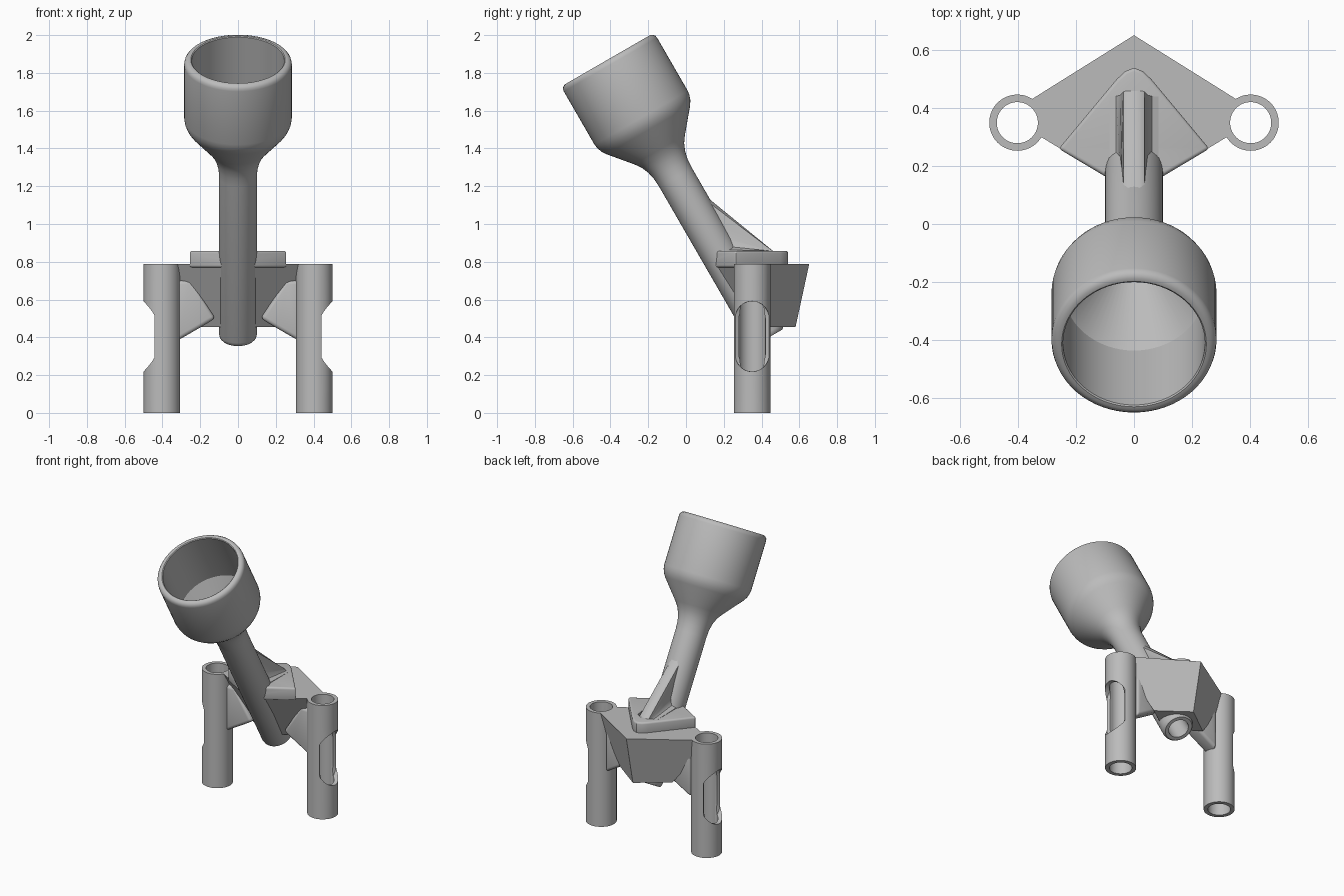
import bpy, bmesh, math
from mathutils import Matrix, Vector

cube = bpy.data.objects.get("Cube")
if cube:
    bpy.data.objects.remove(cube, do_unlink=True)

grey = bpy.data.materials.new("plain_grey")
grey.use_nodes = True
grey.diffuse_color = (0.5, 0.5, 0.5, 1)
grey.node_tree.nodes["Principled BSDF"].inputs["Base Color"].default_value = (0.5, 0.5, 0.5, 1)


def loft(name, rings, closed=False):
    """Skin a list of point rings; cap the ends, or join last to first."""
    bm = bmesh.new()
    loops = [[bm.verts.new(p) for p in ring] for ring in rings]
    pairs = list(zip(loops, loops[1:]))
    if closed:
        pairs.append((loops[-1], loops[0]))
    else:
        bm.faces.new(loops[0])
        bm.faces.new(loops[-1])
    n = len(loops[0])
    for a, b in pairs:
        for i in range(n):
            j = (i + 1) % n
            bm.faces.new((a[i], a[j], b[j], b[i]))
    bmesh.ops.recalc_face_normals(bm, faces=bm.faces)
    mesh = bpy.data.meshes.new(name)
    bm.to_mesh(mesh)
    bm.free()
    mesh.materials.append(grey)
    obj = bpy.data.objects.new(name, mesh)
    bpy.context.collection.objects.link(obj)
    return obj


def circle(r, z, n=64):
    return [(r * math.cos(2 * math.pi * i / n), r * math.sin(2 * math.pi * i / n), z) for i in range(n)]


def lathe(name, profile, closed=True):
    return loft(name, [circle(r, z) for r, z in profile], closed)


def activate(obj):
    bpy.ops.object.select_all(action="DESELECT")
    obj.select_set(True)
    bpy.context.view_layer.objects.active = obj


def modify(obj, kind, **settings):
    activate(obj)
    mod = obj.modifiers.new(kind, kind)
    for key, value in settings.items():
        setattr(mod, key, value)
    bpy.ops.object.modifier_apply(modifier=mod.name)


def cut(obj, cutter):
    cutter.hide_render = True
    modify(obj, "BOOLEAN", operation="DIFFERENCE", solver="EXACT", object=cutter)


def diamond(back, side, side_y, front, z):
    return [(0, back, z), (-side, side_y, z), (0, front, z), (side, side_y, z)]


def stadium(x, half, straight=0.095, z=0.405, y=0.35):
    pts = []
    for i in range(34):
        a = math.pi * (i if i < 17 else i - 1) / 16
        pts.append((x, y + half * math.cos(a), z + half * math.sin(a) + (straight if i < 17 else -straight)))
    return pts


# Tilted cup, funnel and hollow stem, turned along one axis from the rim down
tilt = Matrix.Translation((0, -0.415, 1.87)) @ Matrix.Rotation(math.radians(30), 4, "X")
outer = [(0.25, 0), (0.262, 0), (0.274, 0.006), (0.282, 0.016), (0.285, 0.03),
         (0.285, 0.355), (0.281, 0.38), (0.272, 0.405), (0.256, 0.43),
         (0.155, 0.55), (0.13, 0.585), (0.113, 0.625), (0.103, 0.67), (0.1, 0.72),
         (0.1, 1.675), (0.097, 1.69), (0.088, 1.7)]
inner = [(0.065, 1.7), (0.065, 0.64), (0.245, 0.38), (0.245, 0.004)]
stem = lathe("cup_and_stem", [(r, -t) for r, t in outer + inner])
stem.matrix_world = tilt

# Helper cylinder that keeps the stem hollow through the block
bore = lathe("stem_bore", [(0.075, -0.7), (0.075, -1.9)], False)
bore.matrix_world = tilt
helpers = [bore]

# Tapered diamond block and its top plate
block = loft("centre_block", [diamond(0.58, 0.2, 0.432, 0.29, 0.455),
                              diamond(0.652, 0.443, 0.375, 0.105, 0.787)])
outline = [(0, 0.54), (-0.03, 0.528), (-0.06, 0.5), (-0.26, 0.26), (0, 0.105),
           (0.26, 0.26), (0.06, 0.5), (0.03, 0.528)]
plate = loft("top_plate", [[(x, y, z) for x, y in outline] for z in (0.77, 0.858)])
modify(plate, "BEVEL", width=0.012, segments=3, limit_method="ANGLE", angle_limit=math.radians(60))
cut(plate, bore)
cut(block, bore)

# Rib with a flared foot behind the stem
rib_steps = [(0.085, 0.01), (0.062, 0.08), (0.048, 0.25), (0.042, 0.55), (0.036, 0.9), (0.02, 1)]
rib_steps += [(-x, k) for x, k in reversed(rib_steps)]
rib = loft("back_rib", [[(x, 0.2, 0.84), (x, 0.22 - 0.1 * k, 0.86 + 0.275 * k),
                         (x, 0.44 + 0.02 * k, 0.858), (x, 0.44, 0.84)] for x, k in rib_steps])
cut(rib, bore)

parts = [stem, block, plate, rib]
for side, label in ((1, "left"), (-1, "right")):
    # Hollow leg with a flared slot in its outer wall
    leg = lathe(label + "_leg", [(0.097, 0), (0.097, 0.787), (0.071, 0.787), (0.071, 0)])
    leg.data.transform(Matrix.Translation((side * 0.403, 0.35, 0)))
    slot = loft(label + "_slot_cutter", [stadium(side * x, half) for x, half in
                                         ((0.39, 0.068), (0.432, 0.07), (0.442, 0.09), (0.53, 0.092))])
    cut(leg, slot)
    leg_bore = lathe(label + "_leg_bore", [(0.08, -0.1), (0.08, 1)], False)
    leg_bore.data.transform(Matrix.Translation((side * 0.403, 0.35, 0)))
    cut(block, leg_bore)
    helpers += [slot, leg_bore]

    # Brace running from the block down onto the leg
    shape = [(0.12, 0.5), (0.2, 0.452), (0.325, 0.38), (0.325, 0.7), (0.25, 0.7)]
    brace = loft(label + "_brace", [[(side * x, y, z) for x, z in shape] for y in (0.32, 0.42)])
    modify(brace, "BEVEL", width=0.02, segments=3, limit_method="ANGLE", angle_limit=math.radians(60))
    cut(brace, leg_bore)
    cut(brace, bore)
    parts += [leg, brace]

for helper in helpers:
    bpy.data.objects.remove(helper, do_unlink=True)

for part in parts:
    activate(part)
    bpy.ops.object.shade_smooth_by_angle(angle=math.radians(32))
